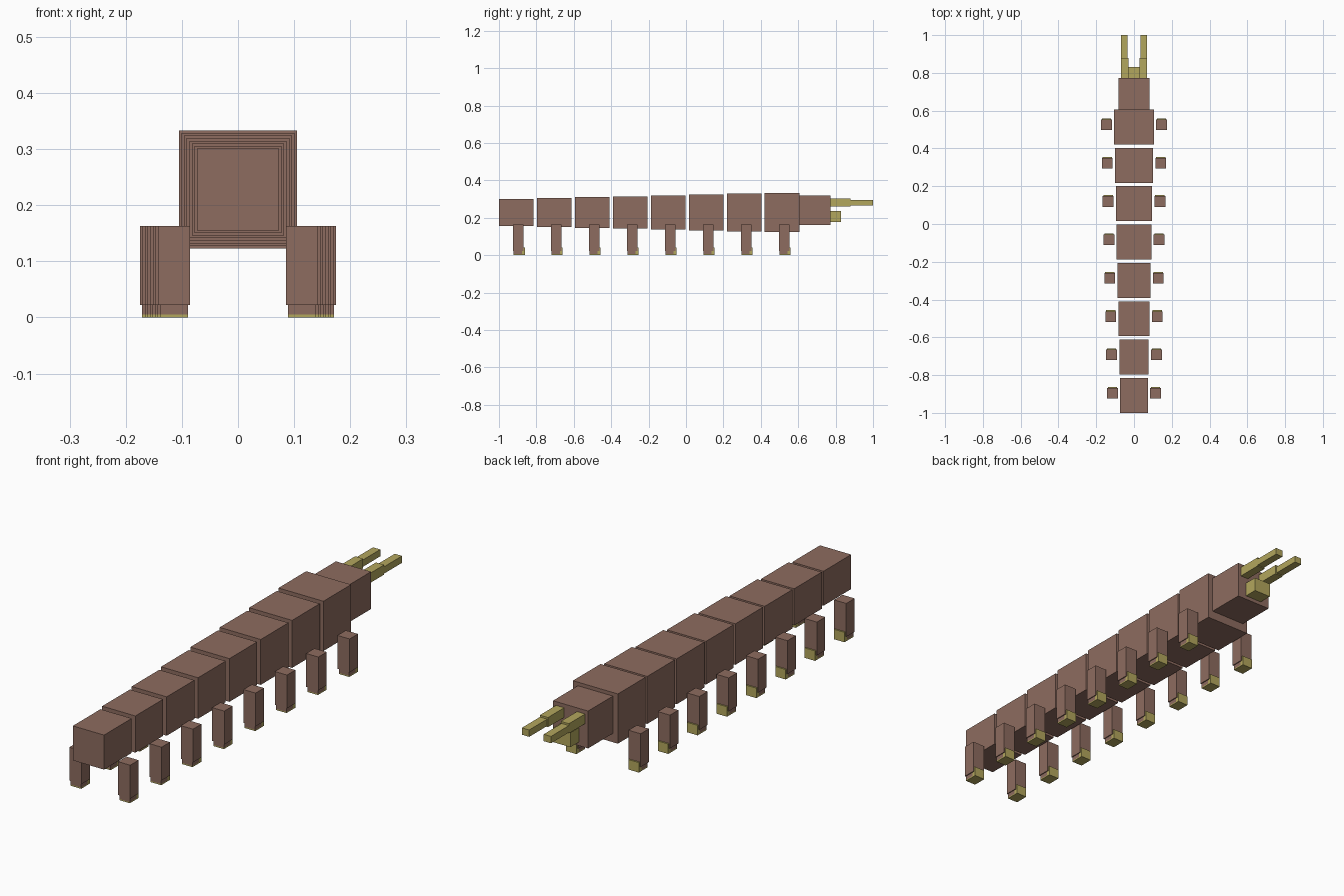
import bpy

if "Cube" in bpy.data.objects:
    bpy.data.objects.remove(bpy.data.objects["Cube"])


def material(name, rgb):
    m = bpy.data.materials.new(name)
    m.diffuse_color = (*rgb, 1)
    m.use_nodes = True
    m.node_tree.nodes["Principled BSDF"].inputs["Base Color"].default_value = m.diffuse_color
    return m


BROWN = material("brown_shell", (0.27, 0.15, 0.115))
YELLOW = material("dull_yellow", (0.45, 0.385, 0.11))


def box(name, x, y, z, mat):
    """Box from (min, max) ranges on each axis."""
    spans = (x, y, z)
    bpy.ops.mesh.primitive_cube_add(size=1, location=[(a + b) / 2 for a, b in spans])
    o = bpy.context.object
    o.name = name
    for v in o.data.vertices:
        v.co = [c * abs(b - a) for c, (a, b) in zip(v.co, spans)]
    o.data.materials.append(mat)
    return o


SEGMENTS = 8
STEP, LENGTH, MID_Z = 0.203, 0.185, 0.228

for i in range(SEGMENTS):
    y = -1 + STEP * i
    h = 0.073 + 0.0046 * i

    # body block, growing toward the head
    box(f"body_segment_{i + 1}", (-h, h), (y, y + LENGTH), (MID_Z - h, MID_Z + h), BROWN)

    # pair of legs, each with a foot, a claw behind it and a thin sole
    a, b = h + 0.0125, h + 0.0695
    for s, side in ((-1, "left"), (1, "right")):
        leg_x = (s * a, s * b)
        foot_x = (s * (a + 0.004), s * (b - 0.004))
        tag = f"{side}_{i + 1}"
        box(f"leg_{tag}", leg_x, (y + 0.076, y + 0.132), (0.022, 0.163), BROWN)
        box(f"foot_{tag}", foot_x, (y + 0.079, y + 0.122), (0.005, 0.03), BROWN)
        box(f"claw_{tag}", foot_x, (y + 0.122, y + 0.138), (0, 0.042), YELLOW)
        box(f"sole_{tag}", foot_x, (y + 0.079, y + 0.122), (0, 0.005), YELLOW)

# head and mouth
box("head", (-0.082, 0.082), (0.605, 0.772), (0.16, 0.318), BROWN)
box("mouth", (-0.04, 0.04), (0.772, 0.83), (0.176, 0.237), YELLOW)

# two-part feelers on each side
for s, side in ((-1, "left"), (1, "right")):
    box(f"feeler_base_{side}", (s * 0.03, s * 0.068), (0.772, 0.88), (0.261, 0.302), YELLOW)
    box(f"feeler_tip_{side}", (s * 0.034, s * 0.068), (0.88, 1.0), (0.265, 0.294), YELLOW)
